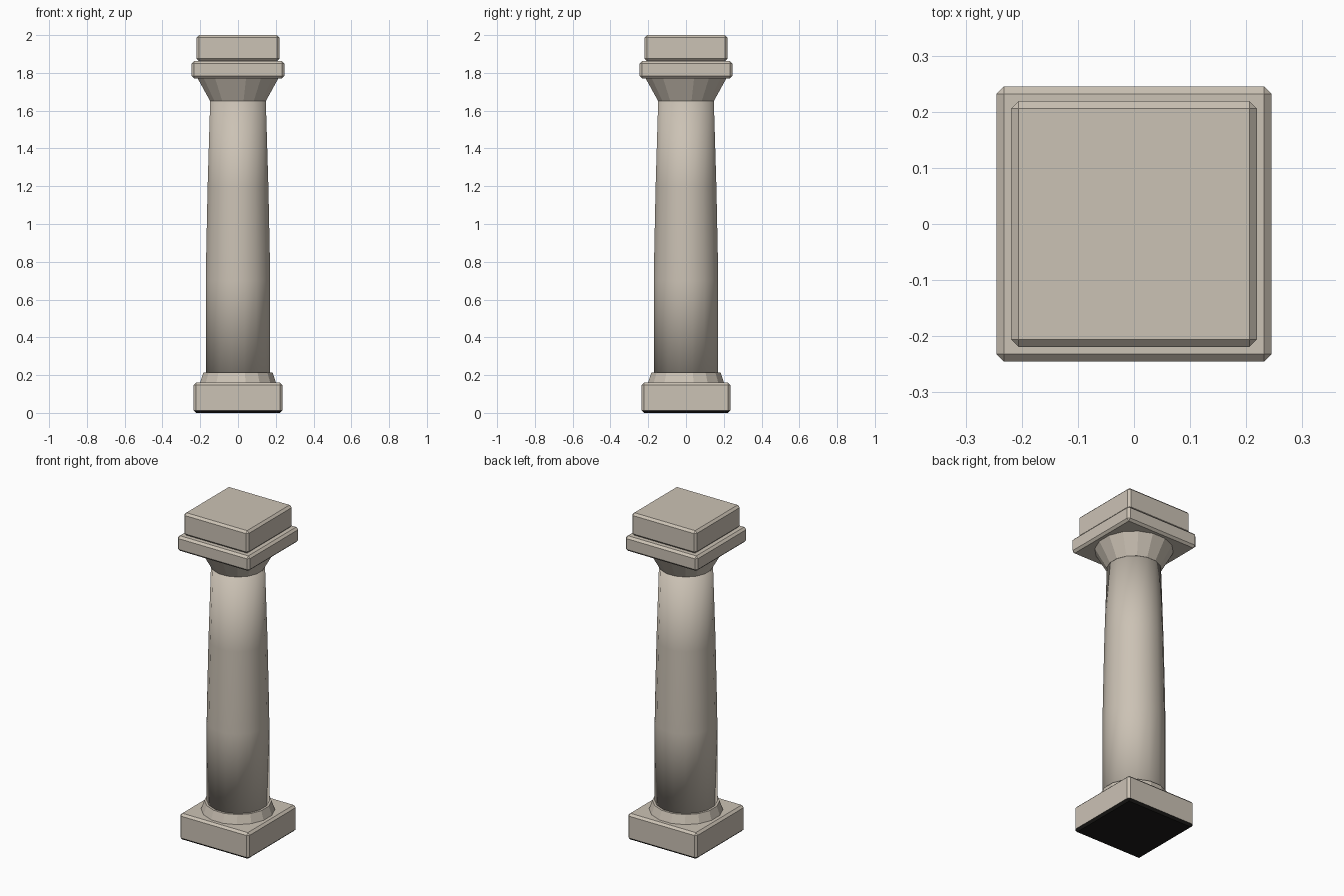
import bpy, bmesh, math

if "Cube" in bpy.data.objects:
    bpy.data.objects.remove(bpy.data.objects["Cube"])


def material(name, rgb):
    m = bpy.data.materials.new(name)
    m.diffuse_color = (*rgb, 1)
    m.use_nodes = True
    m.node_tree.nodes["Principled BSDF"].inputs["Base Color"].default_value = m.diffuse_color
    return m


stone = material("warm_stone", (0.60, 0.54, 0.46))
dark = material("dark_underside", (0.012, 0.011, 0.010))


def finish(bm, name, mats):
    bmesh.ops.recalc_face_normals(bm, faces=bm.faces)
    me = bpy.data.meshes.new(name)
    bm.to_mesh(me)
    bm.free()
    for m in mats:
        me.materials.append(m)
    ob = bpy.data.objects.new(name, me)
    bpy.context.collection.objects.link(ob)
    return ob


def slab(name, half, z0, z1, bevel=0.013, dark_bottom=False):
    """Square block with chamfered edges."""
    bm = bmesh.new()
    bmesh.ops.create_cube(bm, size=1)
    for v in bm.verts:
        v.co = (v.co.x * 2 * half, v.co.y * 2 * half, z0 if v.co.z < 0 else z1)
    bmesh.ops.bevel(bm, geom=bm.edges[:], offset=bevel, segments=1,
                    profile=0.5, affect='EDGES')
    bm.normal_update()
    if dark_bottom:
        for f in bm.faces:
            if f.normal.z < -0.3:
                f.material_index = 1
    return finish(bm, name, [stone, dark] if dark_bottom else [stone])


def turned(name, profile, sides=16, smooth=False):
    """Capped rings of (radius, height), with a flat side facing front."""
    bm = bmesh.new()
    rings = []
    for r, z in profile:
        rings.append([bm.verts.new((r * math.cos(a), r * math.sin(a), z))
                      for a in ((i + 0.5) * math.tau / sides for i in range(sides))])
    for lo, hi in zip(rings, rings[1:]):
        for i in range(sides):
            j = (i + 1) % sides
            bm.faces.new((lo[i], lo[j], hi[j], hi[i]))
    bm.faces.new(rings[0])
    bm.faces.new(rings[-1])
    for f in bm.faces:
        f.smooth = smooth
    return finish(bm, name, [stone])


# Base
slab("plinth", 0.235, 0.0, 0.16, dark_bottom=True)
turned("base_ring", [(0.207, 0.155), (0.187, 0.213)])

# Shaft with a gentle taper, normals rolled softly into its end caps
turned("shaft", [(0.174, 0.205), (0.174, 0.70), (0.171, 0.87), (0.164, 1.20),
                 (0.150, 1.655)], smooth=True)

# Capital
turned("capital_flare", [(0.151, 1.652), (0.220, 1.775)])
slab("abacus", 0.245, 1.77, 1.862)
slab("top_block", 0.219, 1.862, 2.0)
